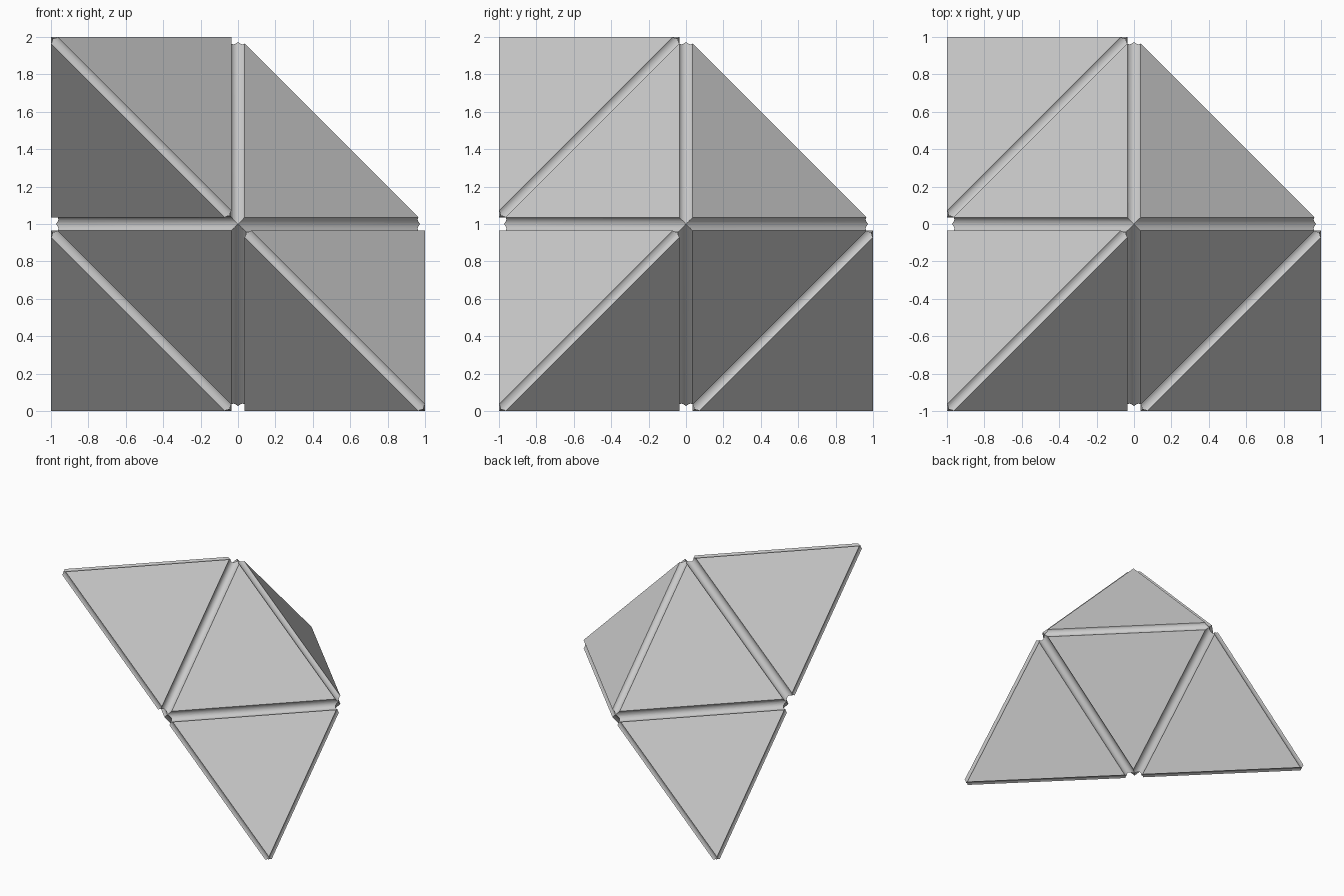
import bpy, bmesh, math
from itertools import combinations
from mathutils import Vector, Matrix

cube = bpy.data.objects.get("Cube")
if cube:
    bpy.data.objects.remove(cube, do_unlink=True)

RADIUS = 0.043                                     # groove radius along every edge
SIZE = 1 + RADIUS * math.cos(math.atan(0.5 ** 0.5))  # nominal corner distance
CENTRE = Vector((0, 0, 1))

grey = bpy.data.materials.new("light_grey")
grey.use_nodes = True
grey.diffuse_color = (0.6, 0.6, 0.6, 1)
grey.node_tree.nodes["Principled BSDF"].inputs["Base Color"].default_value = (0.6, 0.6, 0.6, 1)


def add_object(name, bm):
    bmesh.ops.recalc_face_normals(bm, faces=bm.faces)
    mesh = bpy.data.meshes.new(name)
    bm.to_mesh(mesh)
    bm.free()
    obj = bpy.data.objects.new(name, mesh)
    bpy.context.collection.objects.link(obj)
    return obj


def edge_cutter(a, b):
    """Cylinder lying along the edge from a to b."""
    bm = bmesh.new()
    axis = b - a
    place = Matrix.Translation((a + b) / 2) @ axis.to_track_quat('Z', 'Y').to_matrix().to_4x4()
    bmesh.ops.create_cone(bm, cap_ends=True, segments=48, radius1=RADIUS, radius2=RADIUS,
                          depth=axis.length + 0.1, matrix=place)
    obj = add_object("edge_cutter", bm)
    obj.hide_render = True
    return obj


def grooved_solid(name, corners):
    """Convex solid with a round groove cut along each edge."""
    points = [Vector(c) * SIZE + CENTRE for c in corners]
    bm = bmesh.new()
    for p in points:
        bm.verts.new(p)
    bmesh.ops.convex_hull(bm, input=bm.verts)
    obj = add_object(name, bm)
    obj.data.materials.append(grey)

    cutters = []
    for a, b in combinations(points, 2):
        if (a - b).length < 1.6 * SIZE:            # skip the long diagonals
            cutter = edge_cutter(a, b)
            mod = obj.modifiers.new("groove", 'BOOLEAN')
            mod.operation = 'DIFFERENCE'
            mod.solver = 'MANIFOLD'
            mod.object = cutter
            cutters.append(cutter)

    bpy.ops.object.select_all(action='DESELECT')
    bpy.context.view_layer.objects.active = obj
    obj.select_set(True)
    for mod in list(obj.modifiers):
        bpy.ops.object.modifier_apply(modifier=mod.name)
    for cutter in cutters:
        bpy.data.objects.remove(cutter, do_unlink=True)
    bpy.ops.object.shade_smooth_by_angle(angle=math.radians(25))
    return obj


# Octahedral core
axes = [Vector(v) for v in ((1, 0, 0), (0, 1, 0), (0, 0, 1))]
grooved_solid("octahedron_core", axes + [-v for v in axes])

# Three tetrahedral points on alternate faces of the core
for name, tip in (("upper_point", (-1, -1, 1)),
                  ("front_point", (1, -1, -1)),
                  ("back_point", (-1, 1, -1))):
    grooved_solid(name, [tip] + [axis * s for axis, s in zip(axes, tip)])
